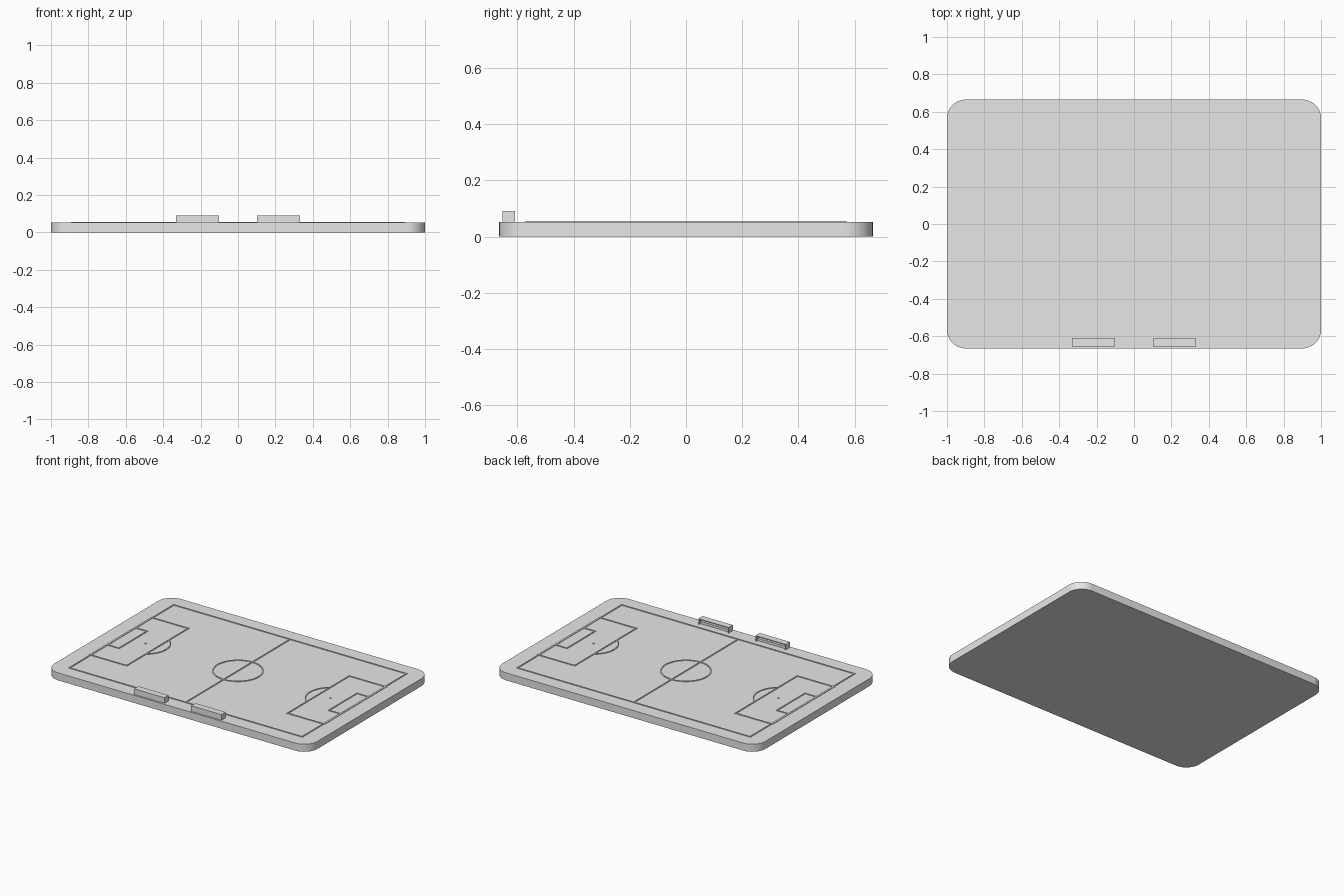
import bpy, bmesh, math

cube = bpy.data.objects.get("Cube")
if cube:
    bpy.data.objects.remove(cube, do_unlink=True)

grey = bpy.data.materials.new("plain grey")
grey.use_nodes = True
grey.diffuse_color = (0.8, 0.8, 0.8, 1)
grey.node_tree.nodes["Principled BSDF"].inputs["Base Color"].default_value = (0.8, 0.8, 0.8, 1)

BASE_TOP, LINE_TOP, LINE_W = 0.052, 0.056, 0.008
PITCH_X, PITCH_Y = 0.885, 0.567


def finish(name, bm, smooth=False):
    bmesh.ops.recalc_face_normals(bm, faces=bm.faces[:])
    mesh = bpy.data.meshes.new(name)
    bm.to_mesh(mesh)
    bm.free()
    mesh.materials.append(grey)
    obj = bpy.data.objects.new(name, mesh)
    bpy.context.collection.objects.link(obj)
    if smooth:
        bpy.ops.object.select_all(action="DESELECT")
        obj.select_set(True)
        bpy.context.view_layer.objects.active = obj
        bpy.ops.object.shade_smooth_by_angle(angle=math.radians(30))
    return obj


def prism(bm, outline, z0, z1):
    face = bm.faces.new([bm.verts.new((x, y, z0)) for x, y in outline])
    top = bmesh.ops.extrude_face_region(bm, geom=[face])["geom"]
    for v in top:
        if isinstance(v, bmesh.types.BMVert):
            v.co.z = z1


def box(bm, x0, x1, y0, y1, z0, z1):
    prism(bm, [(x0, y0), (x1, y0), (x1, y1), (x0, y1)], z0, z1)


def line(bm, x0, y0, x1, y1):
    # Painted straight line, with square ends half a width past its points
    h = LINE_W / 2
    box(bm, min(x0, x1) - h, max(x0, x1) + h, min(y0, y1) - h, max(y0, y1) + h, BASE_TOP, LINE_TOP)


def arc(bm, cx, cy, r, start, end, steps):
    # Curved line with a rectangular section
    h = LINE_W / 2
    section = [(r - h, BASE_TOP), (r + h, BASE_TOP), (r + h, LINE_TOP), (r - h, LINE_TOP)]
    closed = end - start > 6.28
    rings = []
    for i in range(steps if closed else steps + 1):
        a = start + (end - start) * i / steps
        rings.append([bm.verts.new((cx + q * math.cos(a), cy + q * math.sin(a), z)) for q, z in section])
    for i in range(steps):
        a, b = rings[i], rings[(i + 1) % len(rings)]
        for k in range(4):
            n = (k + 1) % 4
            bm.faces.new((a[k], a[n], b[n], b[k]))
    if not closed:
        bm.faces.new(rings[0])
        bm.faces.new(rings[-1])


# Base slab with rounded corners
R, HX, HY, STEPS = 0.1, 1.0, 0.665, 14
outline = []
for corner, (sx, sy) in enumerate([(1, 1), (-1, 1), (-1, -1), (1, -1)]):
    for i in range(STEPS + 1):
        a = math.pi / 2 * (corner + i / STEPS)
        outline.append((sx * (HX - R) + R * math.cos(a), sy * (HY - R) + R * math.sin(a)))
bm = bmesh.new()
prism(bm, outline, 0, BASE_TOP)
finish("base_slab", bm, True)

# Outer boundary and halfway line
bm = bmesh.new()
for s in (-1, 1):
    line(bm, -PITCH_X, s * PITCH_Y, PITCH_X, s * PITCH_Y)
    line(bm, s * PITCH_X, -PITCH_Y, s * PITCH_X, PITCH_Y)
line(bm, 0, -PITCH_Y, 0, PITCH_Y)
finish("boundary_lines", bm)

# Centre circle
bm = bmesh.new()
arc(bm, 0, 0, 0.156, 0, 2 * math.pi, 64)
finish("centre_circle", bm, True)

# Markings at each end
BOX_X, BOX_Y = 0.612, 0.335
GOAL_X, GOAL_Y = 0.798, 0.153
SPOT_X, ARC_R = 0.703, 0.156
for s, side in ((1, "left"), (-1, "right")):
    for name, x, y in (("penalty_area_", BOX_X, BOX_Y), ("goal_area_", GOAL_X, GOAL_Y)):
        bm = bmesh.new()
        back = PITCH_X + 0.005
        line(bm, s * x, -y, s * x, y)
        for t in (-1, 1):
            line(bm, s * x, t * y, s * back, t * y)
        if x == BOX_X:
            line(bm, s * back, -y, s * back, y)
        finish(name + side, bm)

    bm = bmesh.new()
    half = math.acos((SPOT_X - BOX_X) / ARC_R)
    mid = math.pi if s > 0 else 0
    arc(bm, s * SPOT_X, 0, ARC_R, mid - half, mid + half, 24)
    finish("penalty_arc_" + side, bm, True)

    bm = bmesh.new()
    spot = [(s * SPOT_X + 0.006 * math.cos(i * math.pi / 8), 0.006 * math.sin(i * math.pi / 8)) for i in range(16)]
    prism(bm, spot, BASE_TOP, LINE_TOP)
    finish("penalty_spot_" + side, bm)

    # Team shelter, open towards the pitch, with a bench inside
    x0, x1 = sorted((s * 0.102, s * 0.332))
    y0, y1, z1, w = -0.654, -0.609, 0.091, 0.006
    bm = bmesh.new()
    box(bm, x0, x1, y0, y0 + w, BASE_TOP, z1)
    box(bm, x0, x1, y0 + w, y1, z1 - w, z1)
    for a in (x0, x1 - w):
        box(bm, a, a + w, y0 + w, y1, BASE_TOP, z1 - w)
    finish("shelter_" + side, bm)
    bm = bmesh.new()
    box(bm, x0 + w, x1 - w, y0 + w, y1 - 0.014, BASE_TOP, BASE_TOP + 0.016)
    finish("bench_" + side, bm)
